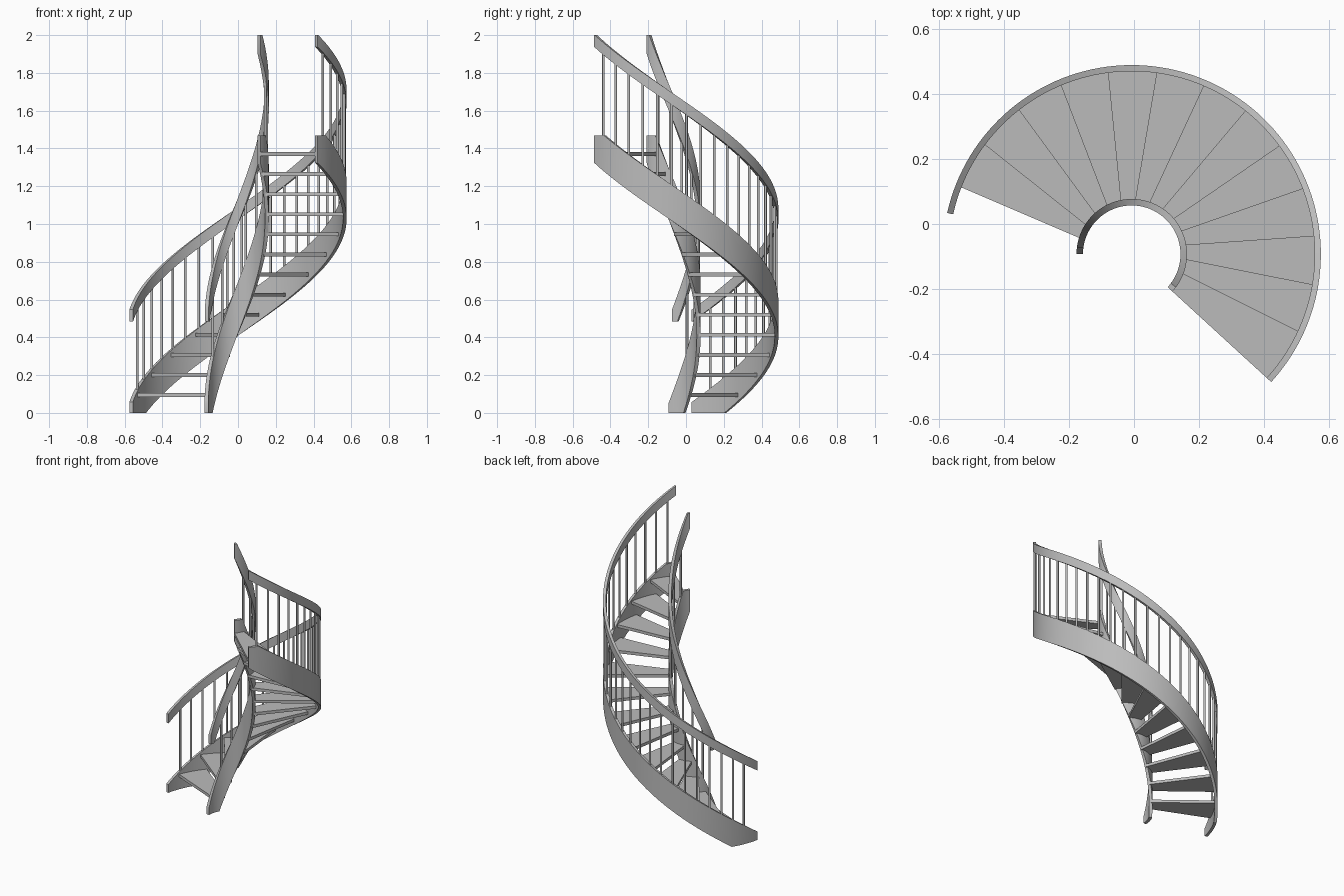
import bpy, bmesh, math

if "Cube" in bpy.data.objects:
    bpy.data.objects.remove(bpy.data.objects["Cube"])

CX, CY = -0.007, -0.093       # axis of the spiral
STEPS = 13
TURN = 15.28                  # degrees per tread
RISE = 0.1064
SLOPE = 0.00694               # climb per degree
END = -42.5                   # angle of the upper end
FIRST = 156.8                 # angle of the first riser line

grey = bpy.data.materials.new("grey_metal")
grey.diffuse_color = (0.5, 0.5, 0.5, 1)
grey.use_nodes = True
grey.node_tree.nodes["Principled BSDF"].inputs["Base Color"].default_value = grey.diffuse_color


def polar(r, deg, z):
    a = math.radians(deg)
    return (CX + r * math.cos(a), CY + r * math.sin(a), z)


def finish(name, bm, angle=30):
    bmesh.ops.recalc_face_normals(bm, faces=bm.faces)
    me = bpy.data.meshes.new(name)
    bm.to_mesh(me)
    bm.free()
    me.materials.append(grey)
    ob = bpy.data.objects.new(name, me)
    bpy.context.collection.objects.link(ob)
    bpy.ops.object.select_all(action='DESELECT')
    ob.select_set(True)
    bpy.context.view_layer.objects.active = ob
    bpy.ops.object.shade_smooth_by_angle(angle=math.radians(angle))
    return ob


def helix_band(name, r0, r1, start, top_end, height, zmin, zmax):
    """Upright helical strip, trimmed level at zmin and zmax."""
    def top(a):
        return top_end - (a - END) * SLOPE
    n = 90
    angles = [start + (END - start) * i / n for i in range(n + 1)]
    # exact angles where the level trims begin
    for z in (top_end - zmax, top_end - height - zmin):
        a = END + z / SLOPE
        if END < a < start:
            angles.append(a)
    angles.sort(reverse=True)
    bm = bmesh.new()
    rings = []
    for a in angles:
        hi = min(top(a), zmax)
        lo = max(top(a) - height, zmin)
        rings.append([bm.verts.new(polar(r, a, z))
                      for r, z in ((r0, lo), (r1, lo), (r1, hi), (r0, hi))])
    for p, q in zip(rings, rings[1:]):
        for i in range(4):
            j = (i + 1) % 4
            bm.faces.new((p[i], p[j], q[j], q[i]))
    bm.faces.new(rings[0])
    bm.faces.new(rings[-1][::-1])
    finish(name, bm)
    return top


# Stringers and handrails
outer_string = helix_band("outer_stringer", 0.563, 0.582, 167.4, 1.514, 0.19, 0, 1.469)
inner_string = helix_band("inner_stringer", 0.15, 0.17, 180, 1.594, 0.272, 0, 1.469)
outer_rail = helix_band("outer_handrail", 0.563, 0.582, 167.4, 2.003, 0.065, 0.483, 2.0)
inner_rail = helix_band("inner_handrail", 0.15, 0.17, 173, 2.04, 0.14, 0.483, 2.0)


def shifted(p, deg, dist):
    """Move a point sideways from the radial line at deg."""
    t = math.radians(deg)
    return (p[0] - dist * math.sin(t), p[1] + dist * math.cos(t), p[2])


# Wedge treads with a straight nosing, each tucked under the next one
for k in range(STEPS):
    a0 = FIRST - k * TURN
    a1 = END if k == STEPS - 1 else a0 - TURN
    back = 0 if k == STEPS - 1 else -0.024
    z = 0.104 + k * RISE
    arc = [a0 + (a1 - a0) * i / 6 for i in range(7)]
    pts = [polar(0.567, a, z) for a in arc] + [polar(0.16, a, z) for a in arc[::-1]]
    for i in (0, -1):
        pts[i] = shifted(pts[i], a0, 0.0175)
    for i in (6, 7):
        pts[i] = shifted(pts[i], a1, back)
    bm = bmesh.new()
    face = bm.faces.new([bm.verts.new(p) for p in pts])
    ext = bmesh.ops.extrude_face_region(bm, geom=[face])
    for v in ext["geom"]:
        if isinstance(v, bmesh.types.BMVert):
            v.co.z -= 0.02
    finish(f"tread_{k + 1}", bm)


# Balusters between stringer and handrail
def balusters(name, r, count, first, last, low, high, gap):
    bm = bmesh.new()
    for i in range(count):
        a = first + (last - first) * i / (count - 1)
        z0 = min(low(a), 1.469) - 0.02
        z1 = high(a) - gap + 0.02
        made = bmesh.ops.create_cone(bm, cap_ends=True, segments=10, radius1=0.007,
                                     radius2=0.007, depth=z1 - z0)
        x, y, z = polar(r, a, (z0 + z1) / 2)
        bmesh.ops.translate(bm, verts=made["verts"], vec=(x, y, z))
    finish(name, bm, 45)


balusters("outer_balusters", 0.572, 26, 157.2, -37, outer_string, outer_rail, 0.065)
balusters("inner_balusters", 0.16, 8, 142, -20, inner_string, inner_rail, 0.14)
